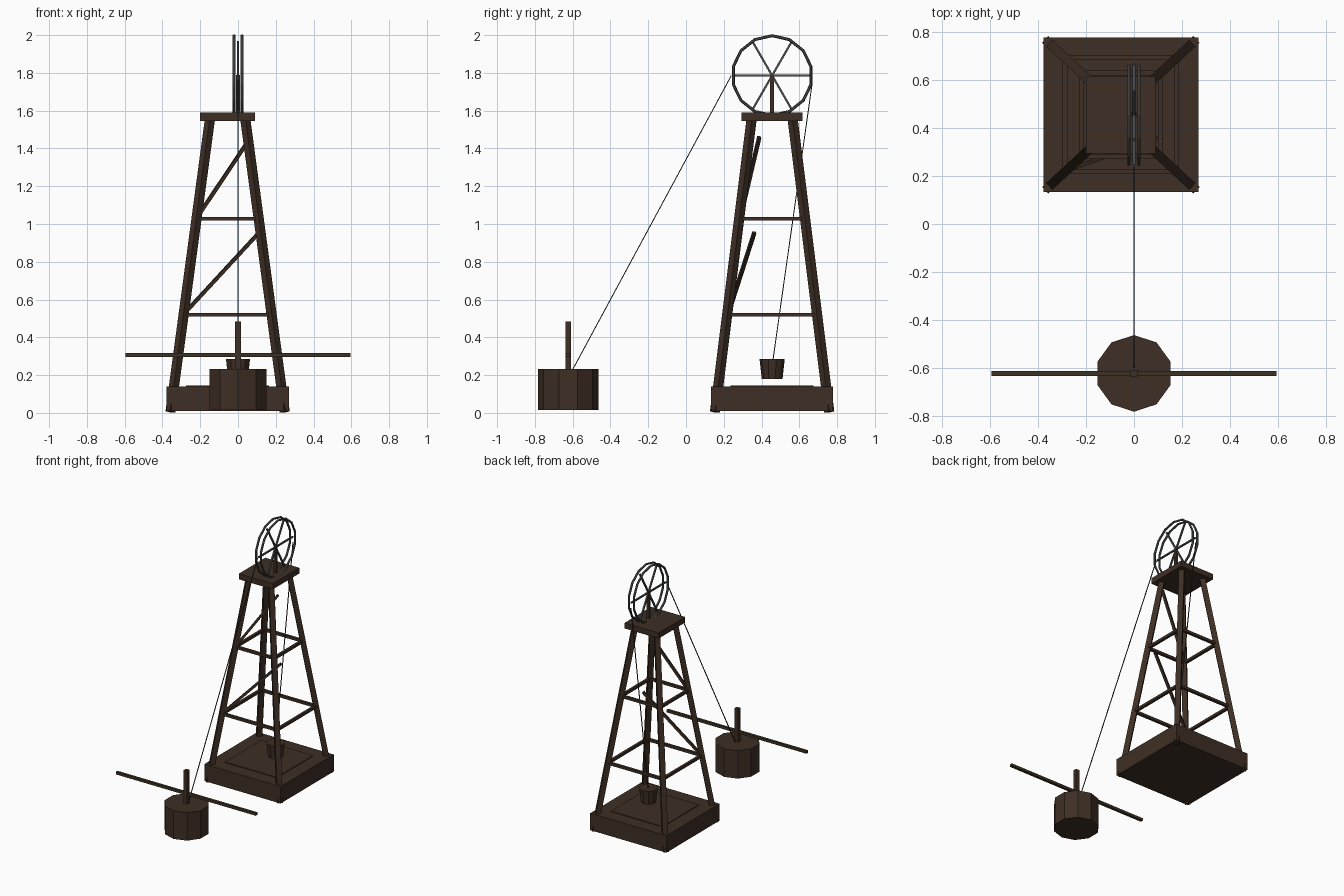
import bpy, math
from mathutils import Vector, Matrix

if "Cube" in bpy.data.objects:
    bpy.data.objects.remove(bpy.data.objects["Cube"])

def mat(name, rgb):
    m = bpy.data.materials.new(name)
    m.diffuse_color = (*rgb, 1)
    m.use_nodes = True
    m.node_tree.nodes["Principled BSDF"].inputs["Base Color"].default_value = m.diffuse_color
    return m

WOOD = mat("dark wood", (0.048, 0.028, 0.018))
POLE = mat("pole wood", (0.048, 0.032, 0.018))
STEEL = mat("grey steel", (0.075, 0.08, 0.085))
ROPE = mat("dark rope", (0.045, 0.042, 0.038))

def finish(name, m):
    o = bpy.context.object
    o.name = name
    o.data.materials.append(m)
    return o

def box(name, c, s, m=WOOD):
    bpy.ops.mesh.primitive_cube_add(size=1, location=c)
    o = finish(name, m)
    o.data.transform(Matrix.Diagonal((*s, 1)))
    return o

def beam(name, a, b, w, m=WOOD):
    """Square bar between two points."""
    a, b = Vector(a), Vector(b)
    o = box(name, (a + b) / 2, (w, w, (b - a).length), m)
    o.rotation_mode = 'QUATERNION'
    o.rotation_quaternion = (b - a).to_track_quat('Z', 'Y')
    return o

def cone(name, c, r1, r2, h, n, m=WOOD):
    bpy.ops.mesh.primitive_cone_add(vertices=n, radius1=r1, radius2=r2, depth=h, location=c)
    return finish(name, m)

CX, CY = -0.055, 0.456          # tower centre

def leg_point(sx, sy, z):
    t = z / 1.56
    return (CX + sx * (0.303 + (0.093 - 0.303) * t),
            CY + sy * (0.303 + (0.108 - 0.303) * t), z)

# base and top platform
box("base", (CX, CY, 0.075), (0.648, 0.646, 0.13))
box("base_deck", (CX, CY, 0.14), (0.44, 0.44, 0.01))
box("top_platform", (CX, CY, 1.568), (0.29, 0.322, 0.043))

# splayed legs and horizontal girts
corners = [(-1, -1), (1, -1), (1, 1), (-1, 1)]
for i, c in enumerate(corners):
    d = corners[(i + 1) % 4]
    beam("leg", leg_point(*c, 0.005), leg_point(*c, 1.56), 0.038)
    for z in (0.52, 1.028):
        beam("girt", leg_point(*c, z), leg_point(*d, z), 0.02)

# diagonal braces leaning inward from the front
beam("lower_brace", (-0.29, 0.222, 0.52), (0.112, 0.362, 0.955), 0.018)
beam("upper_brace", (-0.22, 0.287, 1.03), (0.068, 0.388, 1.46), 0.018)

# winding wheel: post, two rims, spokes
WZ = 1.786
box("wheel_post", (0, CY, 1.69), (0.02, 0.02, 0.2))
for x in (-0.021, 0.021):
    bpy.ops.mesh.primitive_torus_add(major_segments=14, minor_segments=6,
        major_radius=0.211, minor_radius=0.008,
        location=(x, CY, WZ), rotation=(0, math.pi / 2, 0))
    finish("wheel_rim", STEEL)
for k in range(3):
    a = k * math.pi / 3
    v = Vector((0, math.cos(a), math.sin(a))) * 0.208
    p = Vector((0, CY, WZ))
    beam("spoke", p - v, p + v, 0.011, STEEL)

# ropes and bucket
beam("winch_rope", (0, 0.24, WZ), (0, -0.605, 0.22), 0.005, ROPE)
beam("bucket_rope", (0, 0.668, 1.745), (0, 0.459, 0.27), 0.005, ROPE)
cone("bucket", (0, CY, 0.233), 0.055, 0.067, 0.107, 10)

# winch drum with post and push bar
WY = -0.624
drum = cone("winch_drum", (0, WY, 0.124), 0.16, 0.16, 0.215, 10)
box("winch_post", (0, WY, 0.355), (0.03, 0.03, 0.26))
box("push_bar", (0, WY, 0.306), (1.19, 0.02, 0.02), POLE)
